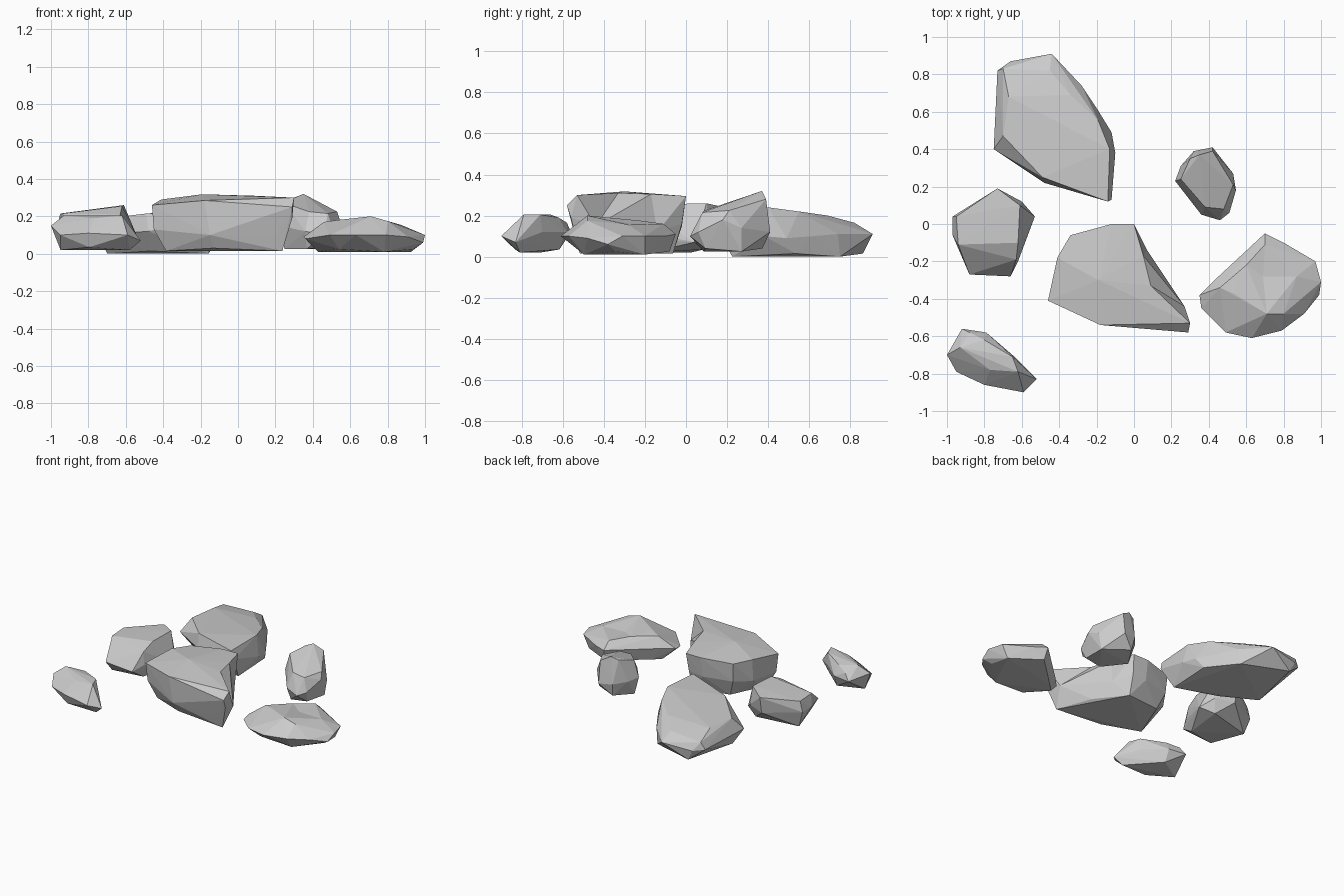
import bpy, bmesh
from mathutils import Vector


def rock(name, waist, crown, base_z, base_scale, base_shift=(0, 0), dents=()):
    """Faceted boulder: hull of a waist outline, a crown outline and a shrunken base."""
    pts = [Vector(p) for p in waist + crown]
    ring = [Vector(p) for p in waist]
    mid = sum(ring, Vector()) / len(ring)
    for i, p in enumerate(ring[::2]):
        b = mid + (p - mid) * base_scale
        # alternate heights give the underside its facets
        pts.append(Vector((b.x + base_shift[0], b.y + base_shift[1], base_z + 0.015 * (i % 2))))
    bm = bmesh.new()
    for p in pts:
        bm.verts.new(p)
    hull = bmesh.ops.convex_hull(bm, input=bm.verts[:])
    loose = {g for g in hull["geom_interior"] + hull["geom_unused"]
             if isinstance(g, bmesh.types.BMVert)}
    bmesh.ops.delete(bm, geom=list(loose), context='VERTS')
    # dents pull a hull corner inward
    for src, dst in dents:
        v = min(bm.verts, key=lambda v: (v.co - Vector(src)).length)
        v.co = dst
    bmesh.ops.recalc_face_normals(bm, faces=bm.faces[:])
    mesh = bpy.data.meshes.new(name)
    bm.to_mesh(mesh)
    bm.free()
    obj = bpy.data.objects.new(name, mesh)
    bpy.context.collection.objects.link(obj)
    return obj


# large flat slab at the back left
rock("back_slab",
     [(-.75, .40, .10), (-.73, .82, .10), (-.66, .87, .09), (-.44, .91, .11), (-.28, .74, .11),
      (-.20, .62, .10), (-.12, .49, .09), (-.10, .38, .10), (-.12, .13, .17), (-.33, .21, .13),
      (-.48, .22, .12)],
     [(-.70, .47, .19), (-.67, .68, .19), (-.70, .83, .15), (-.45, .82, .165), (-.34, .69, .20),
      (-.19, .55, .22), (-.13, .40, .24), (-.14, .12, .23), (-.49, .25, .215)],
     0.0, 0.86, (0, 0.04))

# tall block in the middle
rock("centre_block",
     [(-.45, -.40, .13), (-.41, -.19, .13), (-.33, -.07, .15), (-.12, -.02, .15), (-.01, -.02, .16),
      (.07, -.14, .12), (.16, -.28, .13), (.27, -.44, .15), (.29, -.56, .19), (.20, -.54, .10),
      (-.15, -.54, .10)],
     [(-.46, -.41, .26), (-.41, -.18, .29), (-.34, -.06, .285), (-.12, 0, .295), (0, 0, .295),
      (.10, -.15, .305), (.20, -.31, .305), (.30, -.53, .30), (.29, -.58, .25), (-.18, -.54, .285),
      (-.19, -.30, .318)],
     0.015, 0.84, (0, 0),
     [((.20, -.31, .305), (.09, -.33, .31)), ((.10, -.15, .305), (.05, -.17, .305))])

# low wide stone on the right
rock("right_stone",
     [(.35, -.38, .09), (.36, -.45, .08), (.49, -.58, .10), (.63, -.61, .10), (.79, -.57, .10),
      (.91, -.48, .09), (.99, -.38, .06), (1.0, -.31, .10), (.97, -.20, .10), (.80, -.10, .10),
      (.70, -.05, .11), (.61, -.14, .10), (.42, -.31, .10)],
     [(.46, -.34, .17), (.53, -.37, .18), (.71, -.48, .20), (.80, -.48, .175), (.87, -.28, .155),
      (.69, -.28, .185), (.60, -.22, .175), (.70, -.11, .16)],
     0.01, 0.80, (0.01, 0.03),
     [((.69, -.28, .185), (.69, -.28, .16))])

# small upright stone at the back right
rock("back_right_stone",
     [(.22, .23, .15), (.25, .31, .14), (.32, .39, .13), (.42, .41, .12), (.53, .27, .14),
      (.545, .18, .18), (.51, .06, .12), (.46, .02, .10), (.36, .05, .12)],
     [(.25, .24, .27), (.35, .37, .32), (.30, .35, .30), (.42, .39, .28), (.53, .21, .225),
      (.48, .08, .215), (.38, .09, .225)],
     0.025, 0.84, (0, 0.01))

# left stone with a tilted flat top
rock("left_stone",
     [(-.97, .04, .14), (-.97, -.06, .14), (-.88, -.27, .10), (-.66, -.28, .09), (-.62, -.20, .12),
      (-.53, .04, .07), (-.60, .12, .13), (-.73, .17, .12)],
     [(-.94, -.11, .215), (-.95, .04, .215), (-.73, .19, .24), (-.61, .10, .26),
      (-.62, -.10, .255), (-.63, -.19, .21)],
     0.02, 0.82)

# small elongated stone at the front left
rock("front_left_stone",
     [(-1.0, -.70, .15), (-.92, -.56, .12), (-.79, -.58, .12), (-.65, -.70, .12), (-.52, -.83, .07),
      (-.59, -.90, .10), (-.80, -.86, .11), (-.95, -.79, .10)],
     [(-.93, -.66, .205), (-.88, -.58, .165), (-.80, -.62, .19), (-.65, -.71, .205),
      (-.62, -.79, .205), (-.77, -.78, .19)],
     0.02, 0.77)
